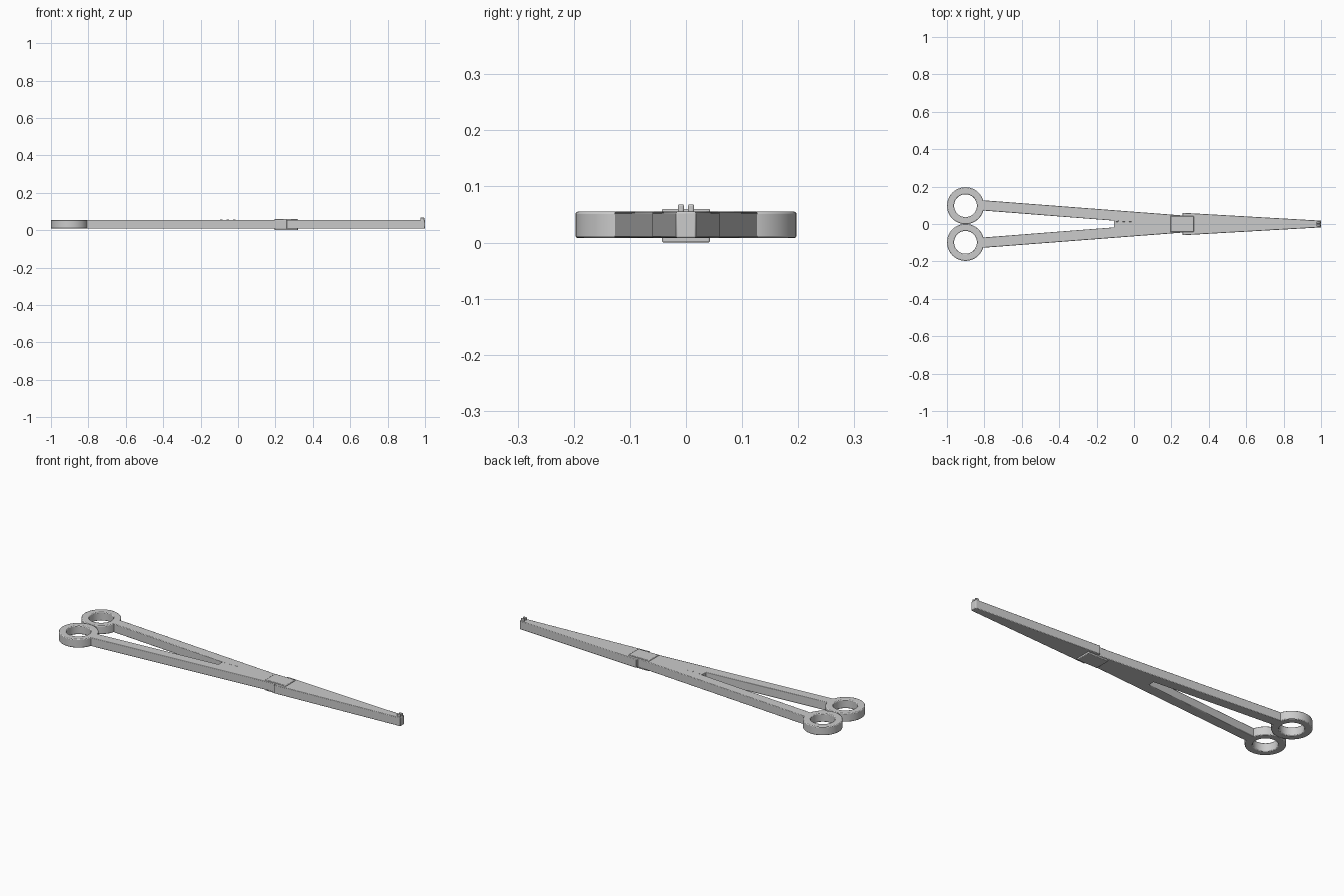
import bpy, bmesh, math

if "Cube" in bpy.data.objects:
    bpy.data.objects.remove(bpy.data.objects["Cube"])

Z0, Z1 = 0.008, 0.055


def finish(name, bm, bevel, segments=2):
    bmesh.ops.recalc_face_normals(bm, faces=bm.faces)
    mesh = bpy.data.meshes.new(name)
    bm.to_mesh(mesh)
    bm.free()
    ob = bpy.data.objects.new(name, mesh)
    bpy.context.collection.objects.link(ob)
    mod = ob.modifiers.new("Bevel", 'BEVEL')
    mod.width = bevel
    mod.segments = segments
    mod.limit_method = 'ANGLE'
    mod.angle_limit = math.radians(40)
    bpy.context.view_layer.objects.active = ob
    ob.select_set(True)
    bpy.ops.object.shade_smooth_by_angle(angle=math.radians(30))
    ob.select_set(False)
    return ob


def plate(name, half, bevel=0.003, z0=Z0, z1=Z1):
    """Extrude a half outline mirrored across y = 0."""
    pts = half + [(x, -y) for x, y in reversed(half)]
    bm = bmesh.new()
    face = bm.faces.new([bm.verts.new((x, y, z0)) for x, y in pts])
    ext = bmesh.ops.extrude_face_region(bm, geom=[face])
    for v in ext["geom"]:
        if isinstance(v, bmesh.types.BMVert):
            v.co.z = z1
    return finish(name, bm, bevel)


def box(name, x0, x1, y0, y1, z0, z1, bevel):
    bm = bmesh.new()
    bmesh.ops.create_cube(bm, size=1)
    for v in bm.verts:
        v.co.x = x1 if v.co.x > 0 else x0
        v.co.y = y1 if v.co.y > 0 else y0
        v.co.z = z1 if v.co.z > 0 else z0
    return finish(name, bm, bevel)


def ring(name, cx, cy, outer, inner, n=48):
    bm = bmesh.new()
    section = [(outer, Z0), (outer, Z1), (inner, Z1), (inner, Z0)]
    loops = []
    for i in range(n):
        a = 2 * math.pi * i / n
        loops.append([bm.verts.new((cx + r * math.cos(a), cy + r * math.sin(a), z))
                      for r, z in section])
    for i in range(n):
        p, q = loops[i], loops[(i + 1) % n]
        for j in range(4):
            k = (j + 1) % 4
            bm.faces.new((p[j], q[j], q[k], p[k]))
    return finish(name, bm, 0.004)


# Handle arms joining into one shank, and the tapering jaw
plate("handle_arms", [(-0.107, 0.018), (-0.82, 0.073), (-0.82, 0.128), (0.27, 0.045)])
plate("jaws", [(0.26, 0.06), (1.0, 0.018)])

# Box joint around the crossing
box("box_joint", 0.195, 0.32, -0.043, 0.043, 0.0, 0.06, 0.003)

# Finger rings and tip teeth on both sides
for side, s in (("left", 1), ("right", -1)):
    ring("finger_ring_" + side, -0.901, s * 0.098, 0.099, 0.061)
    y = s * 0.009
    box("tip_tooth_" + side, 0.975, 0.996, y - 0.0055, y + 0.0055, 0.05, 0.068, 0.003)

# Small ratchet teeth on the lock
for i in range(3):
    x = -0.09 + i * 0.035
    box(f"ratchet_tooth_{i + 1}", x - 0.006, x + 0.006, 0.012, 0.018, 0.05, 0.056, 0.0005)
